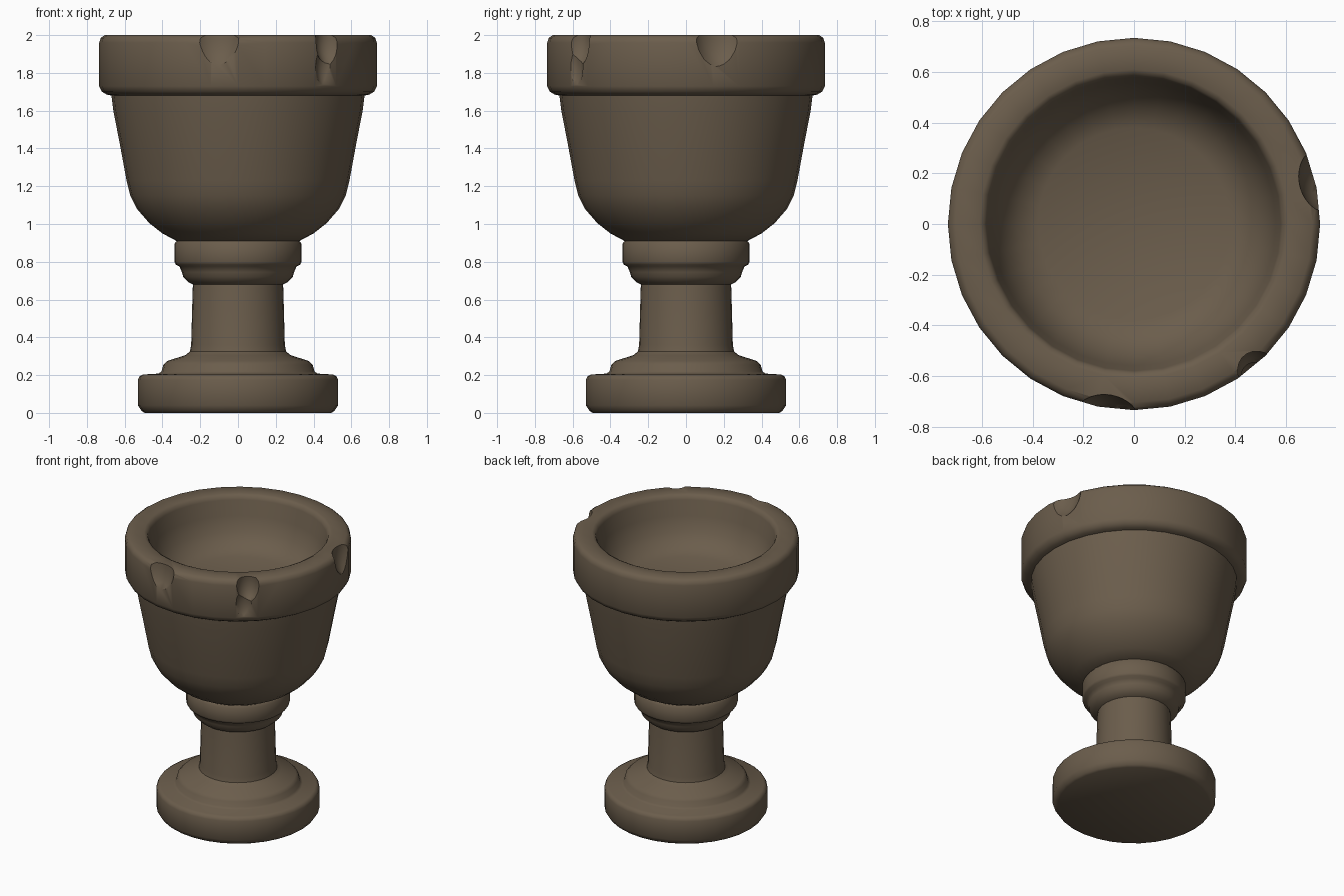
import bpy, bmesh, math
from mathutils import Matrix

if "Cube" in bpy.data.objects:
    bpy.data.objects.remove(bpy.data.objects["Cube"])

SEG = 32

stone = bpy.data.materials.new("brown_stone")
stone.diffuse_color = (0.147, 0.110, 0.072, 1)
stone.use_nodes = True
stone.node_tree.nodes["Principled BSDF"].inputs["Base Color"].default_value = stone.diffuse_color


def lathe(name, profile):
    """Revolve (radius, z) points around z; a radius of 0 closes the end."""
    bm = bmesh.new()
    rings = []
    for r, z in profile:
        if r == 0:
            rings.append([bm.verts.new((0, 0, z))] * SEG)
        else:
            rings.append([bm.verts.new((r * math.cos(2 * math.pi * i / SEG),
                                        r * math.sin(2 * math.pi * i / SEG), z))
                          for i in range(SEG)])
    for a, b in zip(rings, rings[1:]):
        for i in range(SEG):
            j = (i + 1) % SEG
            quad = list(dict.fromkeys((a[i], a[j], b[j], b[i])))
            bm.faces.new(quad)
    return finish(name, bm)


def finish(name, bm):
    mesh = bpy.data.meshes.new(name)
    bmesh.ops.recalc_face_normals(bm, faces=bm.faces)
    bm.to_mesh(mesh)
    bm.free()
    mesh.materials.append(stone)
    ob = bpy.data.objects.new(name, mesh)
    bpy.context.collection.objects.link(ob)
    return ob


def smooth(ob, angle):
    bpy.ops.object.select_all(action='DESELECT')
    ob.select_set(True)
    bpy.context.view_layer.objects.active = ob
    bpy.ops.object.shade_smooth_by_angle(angle=math.radians(angle))


# stepped round foot
foot = lathe("foot", [(0, 0), (0.495, 0), (0.51, 0.01), (0.53, 0.04), (0.53, 0.175),
                      (0.522, 0.193), (0.505, 0.203), (0.42, 0.208), (0.405, 0.22),
                      (0.395, 0.255), (0.375, 0.275), (0.28, 0.305), (0.255, 0.325)])
# tapered stem
stem = lathe("stem", [(0.255, 0.325), (0.248, 0.36), (0.24, 0.66), (0.238, 0.68)])
# moulded collar under the bowl
collar = lathe("collar", [(0.238, 0.68), (0.26, 0.69), (0.29, 0.72), (0.297, 0.745),
                          (0.31, 0.775), (0.33, 0.785), (0.337, 0.80), (0.337, 0.895),
                          (0.325, 0.91)])
# bowl with thick rim and shallow hollow
bowl = lathe("bowl", [(0, 0.91), (0.325, 0.91), (0.40, 0.95), (0.47, 1.005), (0.535, 1.08),
                      (0.57, 1.15), (0.59, 1.23), (0.625, 1.42), (0.66, 1.60), (0.67, 1.68),
                      (0.695, 1.685), (0.72, 1.70), (0.735, 1.73), (0.735, 1.96),
                      (0.727, 1.985), (0.705, 2.0), (0.61, 2.0), (0.59, 1.99),
                      (0.58, 1.965), (0.56, 1.86), (0.52, 1.76), (0.46, 1.69),
                      (0.38, 1.65), (0, 1.65)])

# chips knocked out of the rim: angle, distance, height, (radial, tangent, vertical) size
chips = [(-98, 0.79, 2.02, (0.11, 0.14, 0.21)),
         (-50, 0.765, 1.97, (0.09, 0.08, 0.14)),
         (-52, 0.78, 1.83, (0.07, 0.07, 0.13)),
         (13, 0.785, 2.02, (0.115, 0.14, 0.21))]
for k, (deg, dist, z, size) in enumerate(chips):
    bm = bmesh.new()
    bmesh.ops.create_icosphere(bm, subdivisions=3, radius=1)
    bm.transform(Matrix.Rotation(math.radians(deg), 4, 'Z')
                 @ Matrix.Translation((dist, 0, z))
                 @ Matrix.Diagonal((*size, 1)))
    cutter = finish(f"chip_cutter_{k}", bm)
    cutter.hide_render = True
    cutter.hide_set(True)
    mod = bowl.modifiers.new(f"chip_{k}", 'BOOLEAN')
    mod.object = cutter
    mod.operation = 'DIFFERENCE'
    mod.solver = 'EXACT'

# bake the chips so that the helpers can go
bpy.context.view_layer.update()
baked = bpy.data.meshes.new_from_object(bowl.evaluated_get(bpy.context.evaluated_depsgraph_get()))
bowl.modifiers.clear()
bowl.data = baked
for ob in [o for o in bpy.data.objects if o.name.startswith("chip_cutter")]:
    bpy.data.objects.remove(ob)

for ob in (foot, stem, collar, bowl):
    smooth(ob, 42)
